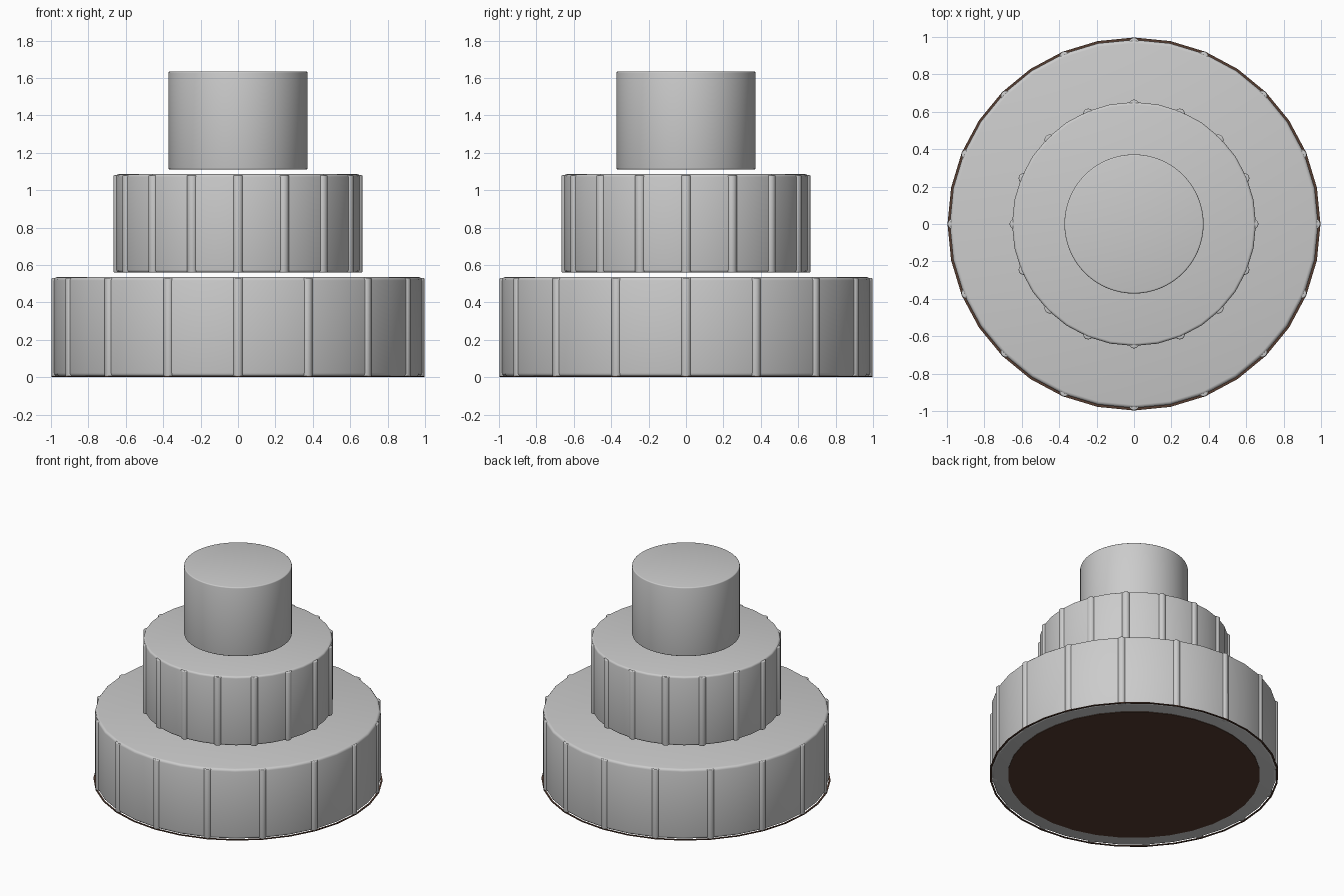
import bpy, bmesh, math

if "Cube" in bpy.data.objects:
    bpy.data.objects.remove(bpy.data.objects["Cube"])

SIDES = 32
RIBS = 16

dark = bpy.data.materials.new("dark_underside")
dark.diffuse_color = (0.09, 0.045, 0.03, 1)
dark.use_nodes = True
dark.node_tree.nodes["Principled BSDF"].inputs["Base Color"].default_value = dark.diffuse_color


def finish(bm, name, angle=40):
    bmesh.ops.recalc_face_normals(bm, faces=bm.faces)
    me = bpy.data.meshes.new(name)
    bm.to_mesh(me)
    bm.free()
    ob = bpy.data.objects.new(name, me)
    bpy.context.collection.objects.link(ob)
    bpy.ops.object.select_all(action='DESELECT')
    ob.select_set(True)
    bpy.context.view_layer.objects.active = ob
    bpy.ops.object.shade_smooth_by_angle(angle=math.radians(angle))
    return ob


def drum(bm, r, z0, z1, bevel, sides, x=0, y=0):
    """Closed cylinder with rounded top and bottom rims."""
    prof = []
    for k in range(4):
        a = math.pi / 2 * k / 3
        prof.append((r - bevel + bevel * math.sin(a), z0 + bevel - bevel * math.cos(a)))
    prof += [(p, z0 + z1 - z) for p, z in reversed(prof)]
    rings = [[bm.verts.new((x + p * math.cos(2 * math.pi * i / sides),
                            y + p * math.sin(2 * math.pi * i / sides), z))
              for i in range(sides)] for p, z in prof]
    for a, b in zip(rings, rings[1:]):
        for i in range(sides):
            j = (i + 1) % sides
            bm.faces.new((a[i], a[j], b[j], b[i]))
    bm.faces.new(rings[0][::-1])
    bm.faces.new(rings[-1])


def tier(name, r, z0, z1, bevel, sides):
    bm = bmesh.new()
    drum(bm, r, z0, z1, bevel, sides)
    return finish(bm, name)


def ribs(name, ring, r, z0, z1):
    bm = bmesh.new()
    for i in range(RIBS):
        a = 2 * math.pi * i / RIBS
        drum(bm, r, z0, z1, 0.006, 12, ring * math.cos(a), ring * math.sin(a))
    return finish(bm, name)


# Three separate stacked tiers with thin gaps between them
tier("bottom_tier", 0.985, 0.004, 0.535, 0.018, SIDES)
tier("middle_tier", 0.652, 0.56, 1.085, 0.014, SIDES)
tier("top_tier", 0.372, 1.11, 1.635, 0.008, 64)

# Vertical ribs around the two lower tiers
ribs("bottom_ribs", 0.969, 0.028, 0.004, 0.53)
ribs("middle_ribs", 0.638, 0.028, 0.56, 1.08)

# Dark disc on the underside
bm = bmesh.new()
bmesh.ops.create_cone(bm, cap_ends=True, segments=SIDES, radius1=0.87,
                      radius2=0.87, depth=0.006)
bmesh.ops.translate(bm, verts=bm.verts, vec=(0, 0, 0.003))
finish(bm, "underside_disc").data.materials.append(dark)

# Thin dark edging around the foot of the bottom tier
bm = bmesh.new()
prof = [(0.985, 0.0), (0.997, 0.0), (0.997, 0.006), (0.985, 0.006)]
loops = [[bm.verts.new((p * math.cos(2 * math.pi * i / SIDES),
                        p * math.sin(2 * math.pi * i / SIDES), z))
          for i in range(SIDES)] for p, z in prof]
for k in range(4):
    a, b = loops[k], loops[(k + 1) % 4]
    for i in range(SIDES):
        j = (i + 1) % SIDES
        bm.faces.new((a[i], a[j], b[j], b[i]))
finish(bm, "foot_edging").data.materials.append(dark)
